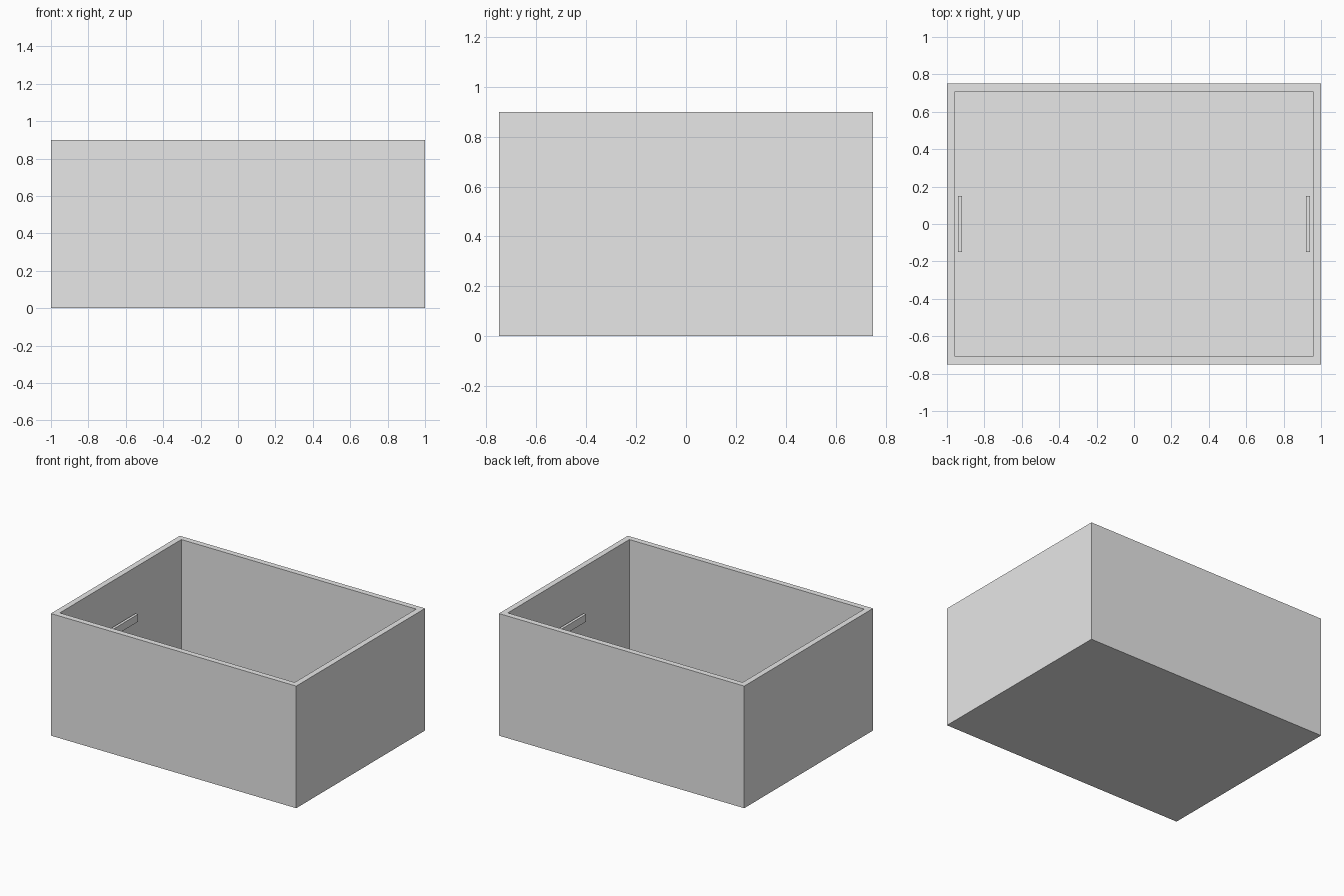
import bpy
import bmesh
from mathutils import Matrix, Vector

cube = bpy.data.objects.get("Cube")
if cube:
    bpy.data.objects.remove(cube, do_unlink=True)

LENGTH, WIDTH, HEIGHT = 2.0, 1.5, 0.9
WALL = 0.06
FLOOR = 0.06

grey = bpy.data.materials.new("light_grey")
grey.use_nodes = True
colour = (0.8, 0.8, 0.8, 1.0)
grey.diffuse_color = colour
grey.node_tree.nodes["Principled BSDF"].inputs["Base Color"].default_value = colour


def add_box(bm, size, centre):
    """Add a box of the given size and return its new faces."""
    matrix = Matrix.Translation(centre) @ Matrix.Diagonal((*size, 1))
    verts = bmesh.ops.create_cube(bm, size=1, matrix=matrix)["verts"]
    return list({f for v in verts for f in v.link_faces})


def finish(bm, name):
    mesh = bpy.data.meshes.new(name)
    bm.to_mesh(mesh)
    bm.free()
    mesh.materials.append(grey)
    obj = bpy.data.objects.new(name, mesh)
    bpy.context.collection.objects.link(obj)
    return obj


# Open box: inset the top face for the rim, then sink it to the floor
bm = bmesh.new()
faces = add_box(bm, (LENGTH, WIDTH, HEIGHT), (0, 0, HEIGHT / 2))
top = max(faces, key=lambda f: f.calc_center_median().z)
bmesh.ops.inset_region(bm, faces=[top], thickness=WALL)
extruded = bmesh.ops.extrude_discrete_faces(bm, faces=[top])["faces"]
bmesh.ops.translate(bm, verts=extruded[0].verts, vec=Vector((0, 0, FLOOR - HEIGHT)))
bmesh.ops.recalc_face_normals(bm, faces=bm.faces)
finish(bm, "box_body")

# Small ledges on the inside of both end walls
LEDGE = (0.02, 0.3, 0.055)
for side, name in ((1, "left_ledge"), (-1, "right_ledge")):
    bm = bmesh.new()
    add_box(bm, LEDGE, (side * (LENGTH / 2 - WALL - LEDGE[0] / 2), 0, 0.545))
    finish(bm, name)
